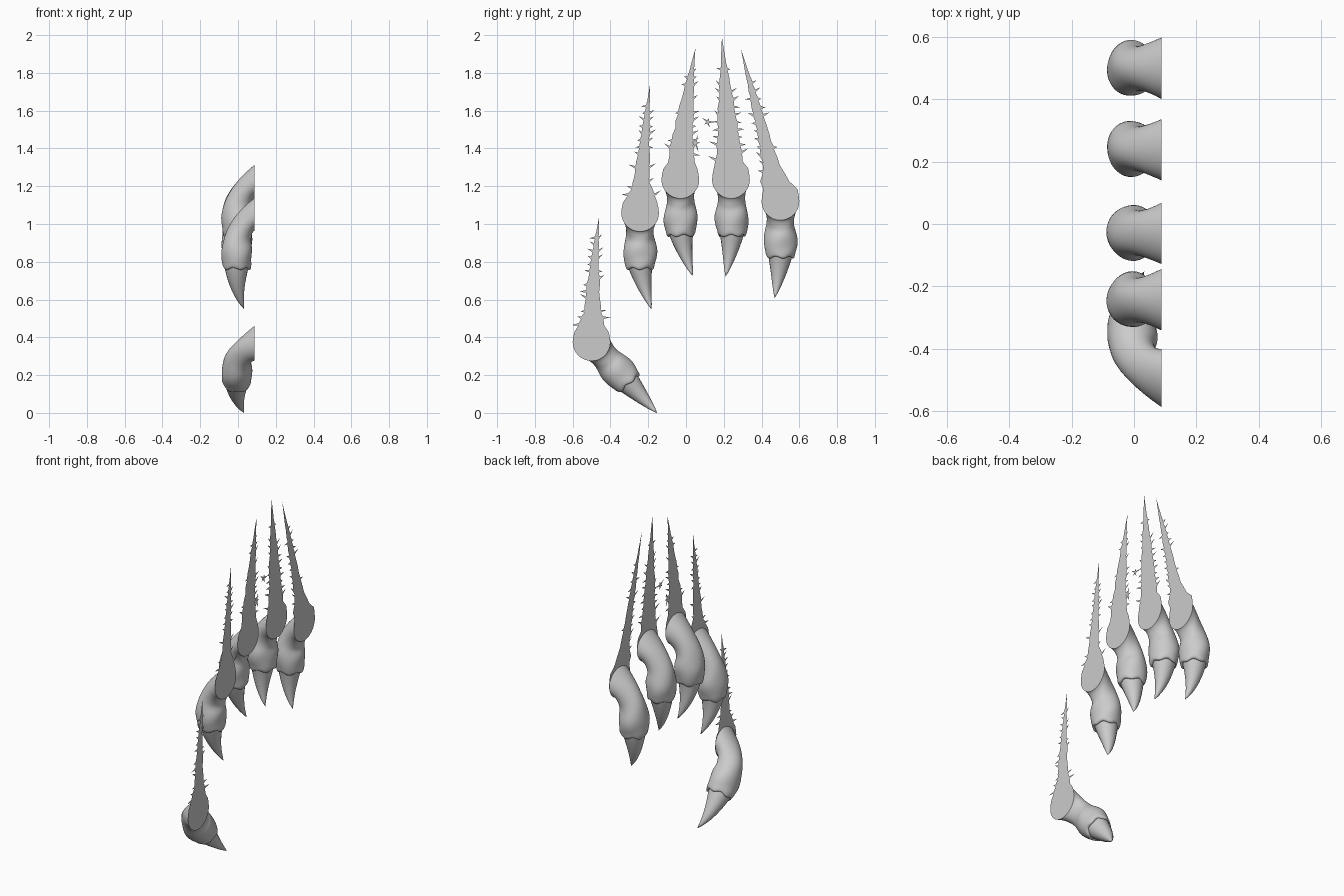
import bpy, bmesh, math, random
from mathutils import Vector
from bpy import context

if "Cube" in bpy.data.objects:
    bpy.data.objects.remove(bpy.data.objects["Cube"])

random.seed(7)
WALL = 0.088          # plane the fingers break through
SEG = 20

# base (y, z), knuckle direction (y, z), claw sideways bend, scratch tip (y, z), scratch half width, curve power
DIGITS = [
    ("thumb",  (-0.50, 0.375), (0.67, -0.74), 0.005, (-0.46, 1.04), 0.040, 1.8),
    ("index",  (-0.243, 1.06), (0.0, -1.0),   0.06,  (-0.19, 1.74), 0.038, 1.3),
    ("middle", (-0.03, 1.235), (0.01, -1.0),  0.06,  (0.05, 1.93),  0.054, 1.5),
    ("ring",   (0.238, 1.235), (0.02, -1.0), -0.038, (0.19, 1.99),  0.058, 1.0),
    ("little", (0.50, 1.12),   (0.0, -1.0),  -0.03,  (0.29, 1.93),  0.040, 1.0),
]

# distance along finger, x, tilt in degrees, half width, half depth
FINGER = [
    (0.008, 0.088, 90, 0.100, 0.088),
    (0.040, 0.050, 70, 0.082, 0.072),
    (0.088, 0.020, 45, 0.071, 0.072),
    (0.130, 0.000, 22, 0.074, 0.074),
    (0.165, -0.004, 8, 0.086, 0.078),
    (0.205, -0.007, 0, 0.093, 0.084),
    (0.245, -0.007, 0, 0.088, 0.079),
    (0.270, -0.006, 0, 0.080, 0.079),
    (0.295, -0.005, 0, 0.076, 0.075),
    (0.300, -0.005, 0, 0.064, 0.064),
    (0.285, -0.005, 0, 0.045, 0.045),
]


def make_object(name, bm, smooth=True):
    me = bpy.data.meshes.new(name)
    bm.to_mesh(me)
    bm.free()
    ob = bpy.data.objects.new(name, me)
    context.collection.objects.link(ob)
    if smooth:
        for p in me.polygons:
            p.use_smooth = True
    return ob


def bridge(bm, rings):
    for a, b in zip(rings, rings[1:]):
        for i in range(SEG):
            j = (i + 1) % SEG
            bm.faces.new((a[i], a[j], b[j], b[i]))


def axes(d):
    d = Vector((0, d[0], d[1])).normalized()
    return d, Vector((0, -d.z, d.y))


def finger(name, base, direction, seed):
    d, w = axes(direction)
    origin = Vector((0, *base))
    bm = bmesh.new()
    rings = []
    for k, (s, x, tilt, rw, rv) in enumerate(FINGER):
        t = math.radians(tilt)
        out = Vector((-math.cos(t), 0, 0)) - d * math.sin(t)
        ring = []
        for i in range(SEG):
            a = math.tau * i / SEG
            lump = 1 + (0.035 * math.sin(3 * a + seed + k * 1.3) if 0 < k < 8 else 0)
            jag = 0.010 * math.cos(5 * a + seed) if k in (8, 9) else 0
            p = (origin + d * (s + jag) + Vector((x, 0, 0))
                 + (w * math.cos(a) * rw + out * math.sin(a) * rv) * lump)
            p.x = min(p.x, WALL)
            ring.append(bm.verts.new(p))
        rings.append(ring)
    bridge(bm, rings)
    bmesh.ops.recalc_face_normals(bm, faces=bm.faces)
    ob = make_object(name + "_finger", bm)
    ob.modifiers.new("smooth", 'SUBSURF').levels = 1
    ob.modifiers["smooth"].render_levels = 1


def claw(name, base, direction, bend):
    d, w = axes(direction)
    if w.y < 0:
        w = -w
    origin = Vector((0, *base))
    bm = bmesh.new()
    rings = []
    n = 10
    for k in range(n):
        t = k / n
        r = 0.067 * (1 - t) ** 0.8
        c = (origin + d * (0.275 + 0.235 * t) + w * bend * t ** 1.5
             + Vector((-0.008 + 0.04 * t ** 3, 0, 0)))
        rings.append([bm.verts.new(c + w * math.cos(math.tau * i / SEG) * r
                                   + Vector((-math.sin(math.tau * i / SEG) * r, 0, 0)))
                      for i in range(SEG)])
    bridge(bm, rings)
    tip = bm.verts.new(origin + d * 0.512 + w * bend + Vector((0.033, 0, 0)))
    for i in range(SEG):
        bm.faces.new((rings[-1][i], rings[-1][(i + 1) % SEG], tip))
    bmesh.ops.recalc_face_normals(bm, faces=bm.faces)
    make_object(name + "_claw", bm)


def flat_sheet(name, points):
    bm = bmesh.new()
    f = bm.faces.new([bm.verts.new((WALL, y, z)) for y, z in points])
    f.normal_update()
    if f.normal.x < 0:
        f.normal_flip()
    bmesh.ops.triangulate(bm, faces=[f])
    make_object(name, bm, smooth=False)


def half_width(t, m):
    pts = [(0, 0.100), (0.07, 0.094), (0.14, 0.070), (0.22, m * 1.15), (0.32, m),
           (0.55, m * 0.68), (0.8, m * 0.28), (1, 0)]
    for (a, va), (b, vb) in zip(pts, pts[1:]):
        if t <= b:
            return va + (vb - va) * (t - a) / (b - a)
    return 0


def scratch(name, base, tip, m, power):
    (by, bz), (ty, tz) = base, tip

    def mid(t):
        return by + (ty - by) * t ** power, bz + (tz - bz) * t

    def side(sign):
        pts = [(by + sign * half_width(t, m), bz + (tz - bz) * t) for t in (0.0, 0.04, 0.08)]
        for k in range(16):
            t = 0.13 + 0.053 * k
            y, z = mid(t)
            h = half_width(t, m) * random.uniform(0.9, 1.12)
            pts.append((y + sign * h, z))
            # splinter
            if random.random() < 0.6 and k < 14:
                reach = random.uniform(0.018, 0.042) * (1.1 - 0.5 * t)
                lift = random.uniform(-0.006, 0.022)
                pts.append((y + sign * (h + reach), z + 0.007 + lift))
                pts.append((y + sign * h * 0.96, z + 0.014))
        return pts

    arc = [(by + 0.1 * math.cos(a), bz + 0.1 * math.sin(a))
           for a in (math.pi + math.pi * i / 16 for i in range(1, 16))]
    flat_sheet(name + "_scratch", side(-1)[::-1] + arc + side(1) + [tip])


def chip(name, cy, cz, spikes):
    pts = []
    n = len(spikes)
    for i, r in enumerate(spikes):
        for off, rad in ((0, r), (0.5, 0.009)):
            a = math.tau * (i + off) / n
            pts.append((cy + rad * math.cos(a), cz + rad * math.sin(a)))
    flat_sheet(name, pts)


for index, (name, base, direction, bend, tip, m, power) in enumerate(DIGITS):
    finger(name, base, direction, index * 1.7)
    claw(name, base, direction, bend)
    scratch(name, base, tip, m, power)

# loose splinters between the two central scratches
chip("upper_chip", 0.115, 1.54, (0.045, 0.022, 0.04, 0.022, 0.03))
chip("lower_chip", 0.050, 1.43, (0.025, 0.045, 0.03, 0.03, 0.05))
